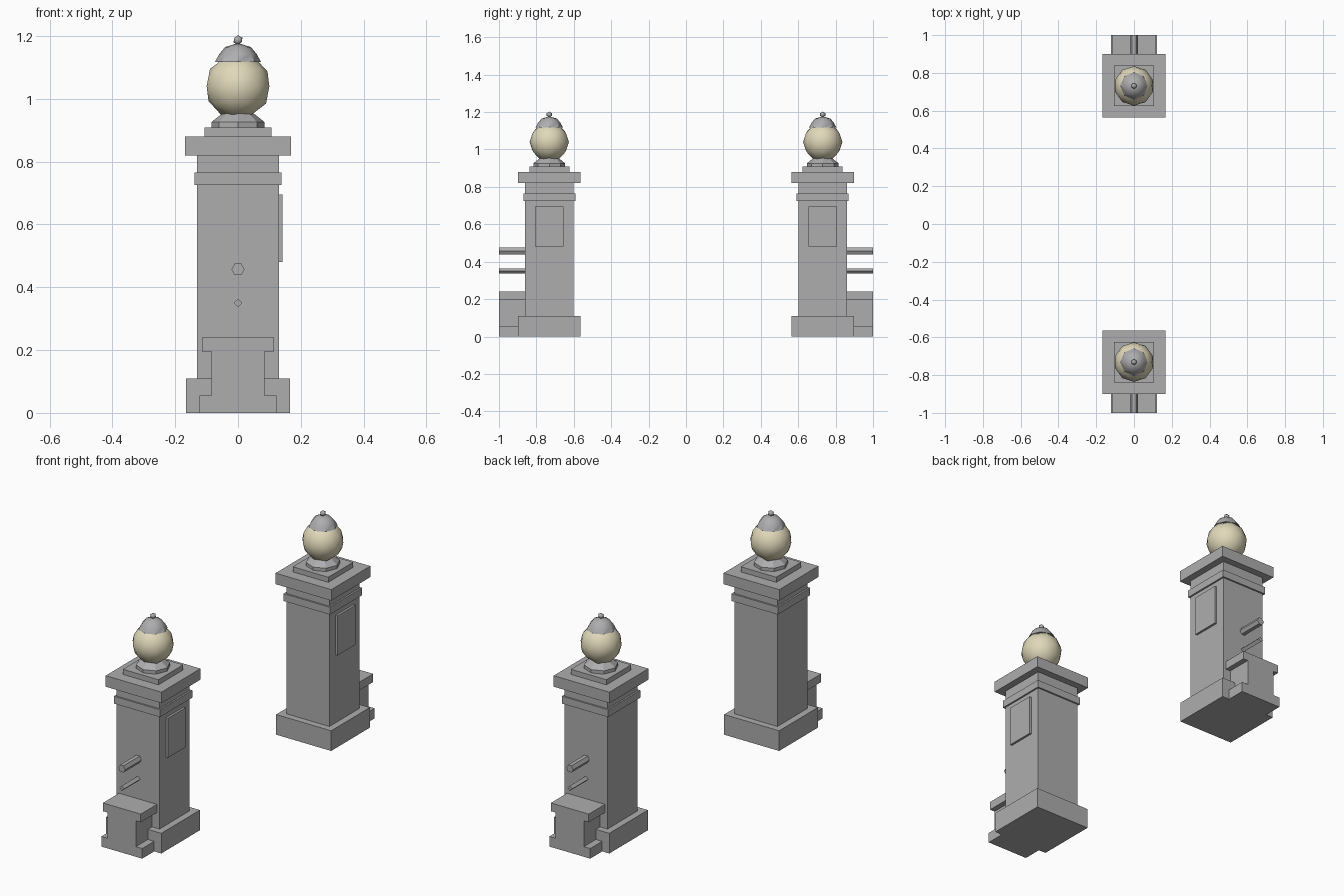
import bpy, bmesh
from math import radians, sin, cos, pi
from mathutils import Matrix

if "Cube" in bpy.data.objects:
    bpy.data.objects.remove(bpy.data.objects["Cube"], do_unlink=True)


def material(name, rgb):
    m = bpy.data.materials.new(name)
    m.use_nodes = True
    m.diffuse_color = (*rgb, 1)
    m.node_tree.nodes["Principled BSDF"].inputs["Base Color"].default_value = (*rgb, 1)
    return m


STONE = material("grey stone", (0.42, 0.42, 0.43))
GLASS = material("cream glass", (0.75, 0.69, 0.49))


def finish(bm, name, mat, smooth=None):
    bmesh.ops.recalc_face_normals(bm, faces=bm.faces)
    mesh = bpy.data.meshes.new(name)
    bm.to_mesh(mesh)
    bm.free()
    mesh.materials.append(mat)
    ob = bpy.data.objects.new(name, mesh)
    bpy.context.collection.objects.link(ob)
    if smooth:
        bpy.ops.object.select_all(action='DESELECT')
        ob.select_set(True)
        bpy.context.view_layer.objects.active = ob
        bpy.ops.object.shade_smooth_by_angle(angle=radians(smooth))
    return ob


def box(name, x, y, z):
    """Box from (min, max) pairs on each axis."""
    bm = bmesh.new()
    bmesh.ops.create_cube(bm, size=1)
    for v in bm.verts:
        for i, (lo, hi) in enumerate((x, y, z)):
            v.co[i] = lo if v.co[i] < 0 else hi
    return finish(bm, name, STONE)


def slab(name, cy, half, z):
    return box(name, (-half, half), (cy - half, cy + half), z)


def lathe(name, cy, profile, sides, smooth=None):
    """Closed solid turned around the post axis from (radius, z) rings."""
    bm = bmesh.new()
    rings = [[bm.verts.new((r * cos(2 * pi * i / sides), cy + r * sin(2 * pi * i / sides), z))
              for i in range(sides)] for r, z in profile]
    for a, b in zip(rings, rings[1:]):
        for i in range(sides):
            j = (i + 1) % sides
            bm.faces.new((a[i], a[j], b[j], b[i]))
    bm.faces.new(rings[0])
    bm.faces.new(rings[-1])
    return finish(bm, name, STONE, smooth)


def ball(name, cy, z, radius, detail, mat):
    bm = bmesh.new()
    bmesh.ops.create_icosphere(bm, subdivisions=detail, radius=radius,
                               matrix=Matrix.Translation((0, cy, z)))
    return finish(bm, name, mat, 60)


def rail(name, side, z, radius, sides):
    bm = bmesh.new()
    turn = Matrix.Rotation(pi / 2, 4, 'X') @ Matrix.Rotation(pi / 2, 4, 'Z')
    bmesh.ops.create_cone(bm, cap_ends=True, segments=sides, radius1=radius, radius2=radius,
                          depth=0.15, matrix=Matrix.Translation((0, side * 0.925, z)) @ turn)
    return finish(bm, name, STONE)


for side, tag in ((-1, "front"), (1, "back")):
    cy = side * 0.731

    # Square post with base, band and cap
    slab(f"{tag}_post_base", cy, 0.166, (0, 0.11))
    slab(f"{tag}_post_shaft", cy, 0.13, (0.11, 0.82))
    slab(f"{tag}_post_band", cy, 0.139, (0.725, 0.765))
    slab(f"{tag}_post_cap", cy, 0.168, (0.82, 0.88))
    slab(f"{tag}_lamp_plinth", cy, 0.107, (0.88, 0.908))

    # Plaque on the left face
    box(f"{tag}_plaque", (0.125, 0.142), (cy - 0.076, cy + 0.076), (0.48, 0.695))

    # Globe lamp with neck, crown and finial
    lathe(f"{tag}_lamp_neck", cy, [(0.085, 0.908), (0.085, 0.926), (0.048, 0.955)], 8)
    ball(f"{tag}_lamp_globe", cy, 1.04, 0.105, 2, GLASS)
    lathe(f"{tag}_lamp_crown", cy,
          [(0.073, 1.118), (0.06, 1.142), (0.041, 1.165), (0.012, 1.174)], 8, 40)
    ball(f"{tag}_lamp_finial", cy, 1.187, 0.016, 1, STONE)

    # Low wall stub running outwards
    span = sorted((side * 0.85, side))
    for part, half, z in (("footing", 0.123, (0, 0.055)),
                          ("body", 0.085, (0.055, 0.195)),
                          ("coping", 0.114, (0.195, 0.24))):
        box(f"{tag}_wall_{part}", (-half, half), span, z)

    # Fence rails
    rail(f"{tag}_upper_rail", side, 0.457, 0.021, 6)
    rail(f"{tag}_lower_rail", side, 0.35, 0.014, 4)
